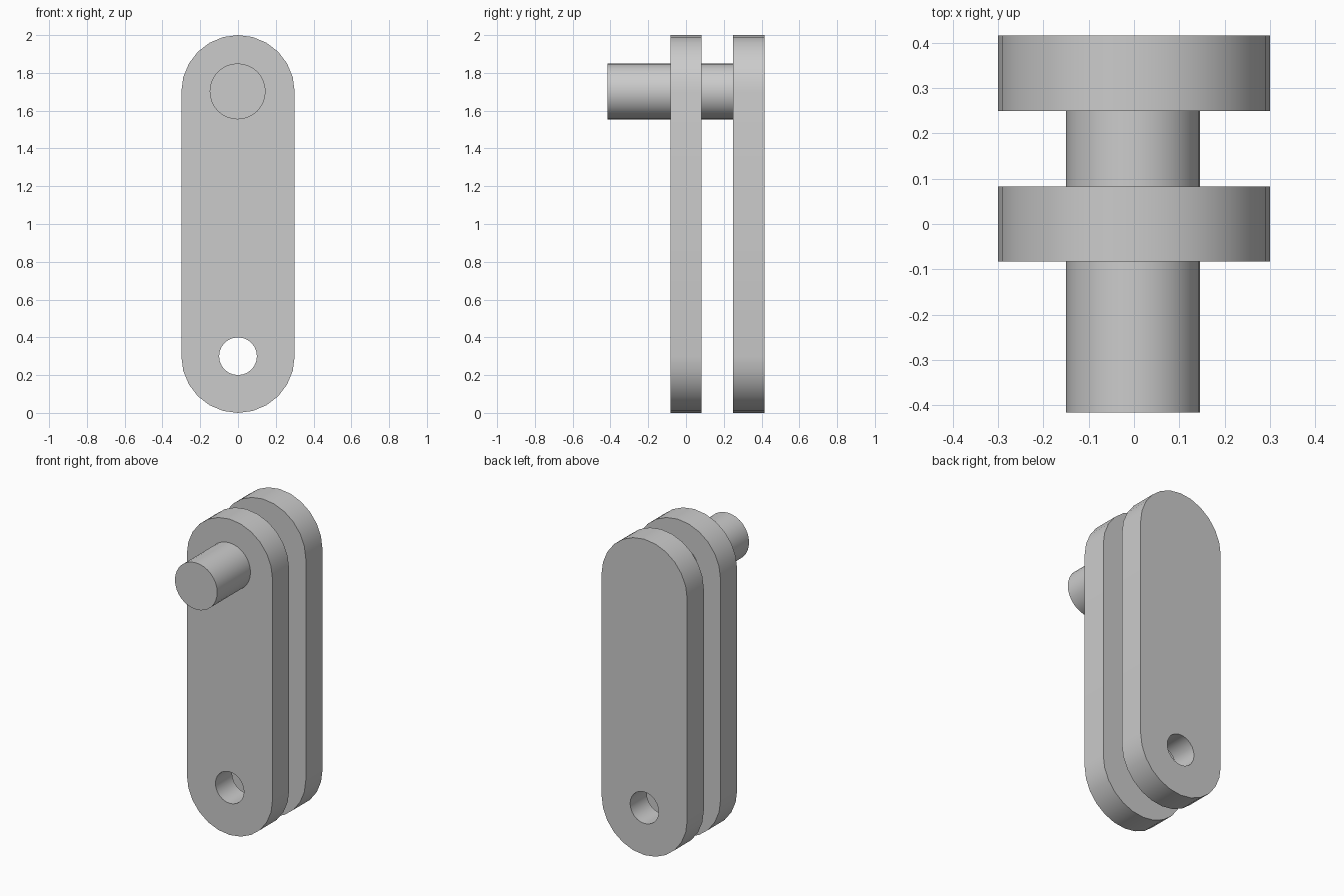
import bpy
import math
from mathutils import Matrix

cube = bpy.data.objects.get("Cube")
if cube:
    bpy.data.objects.remove(cube, do_unlink=True)

grey = bpy.data.materials.new("plain grey")
grey.use_nodes = True
colour = (0.6, 0.6, 0.6, 1)
grey.diffuse_color = colour
grey.node_tree.nodes["Principled BSDF"].inputs["Base Color"].default_value = colour

R = 0.3            # plate end radius
THICK = 1 / 6      # plate thickness
TOP, LOW = 1.7, 0.3  # centres of the rounded ends


def arc(cx, cz, r, start, sweep, steps):
    """Points along an arc, including both ends."""
    angles = [start + sweep * i / steps for i in range(steps + 1)]
    return [(cx + r * math.cos(a), cz + r * math.sin(a)) for a in angles]


def extrude_profile(name, loops, y0, y1):
    """Solid from closed x-z loops (inner loops become holes), from y0 to y1."""
    curve = bpy.data.curves.new(name, "CURVE")
    curve.dimensions = "2D"
    curve.fill_mode = "BOTH"
    curve.extrude = (y1 - y0) / 2
    for loop in loops:
        spline = curve.splines.new("POLY")
        spline.points.add(len(loop) - 1)
        for point, (x, z) in zip(spline.points, loop):
            point.co = (x, z, 0, 1)
        spline.use_cyclic_u = True
    obj = bpy.data.objects.new(name, curve)
    bpy.context.collection.objects.link(obj)
    bpy.ops.object.select_all(action="DESELECT")
    obj.select_set(True)
    bpy.context.view_layer.objects.active = obj
    bpy.ops.object.convert(target="MESH")
    obj = bpy.context.object
    # Stand the profile upright and weld the caps to the rim
    obj.data.transform(Matrix.Translation((0, (y0 + y1) / 2, 0))
                       @ Matrix.Rotation(math.pi / 2, 4, "X"))
    bpy.ops.object.mode_set(mode="EDIT")
    bpy.ops.mesh.select_all(action="SELECT")
    bpy.ops.mesh.remove_doubles(threshold=0.0001)
    bpy.ops.mesh.normals_make_consistent(inside=False)
    bpy.ops.object.mode_set(mode="OBJECT")
    obj.name = name
    obj.data.materials.clear()
    obj.data.materials.append(grey)
    bpy.ops.object.shade_smooth_by_angle(angle=math.radians(30))
    return obj


# Two rounded link plates, each with a through hole at the lower end
outline = arc(0, TOP, R, 0, math.pi, 12) + arc(0, LOW, R, math.pi, math.pi, 12)
hole = arc(0, LOW, 0.1, 0, math.tau, 24)[:-1]
for name, y in (("front_plate", 0), ("back_plate", 2 * THICK)):
    extrude_profile(name, [outline, hole], y - THICK / 2, y + THICK / 2)

# Round pin passing through the front plate and ending on the back one
pin = arc(-0.002, TOP + 0.002, 0.148, 0, math.tau, 32)[:-1]
extrude_profile("pin", [pin], -2.5 * THICK, 1.5 * THICK)
